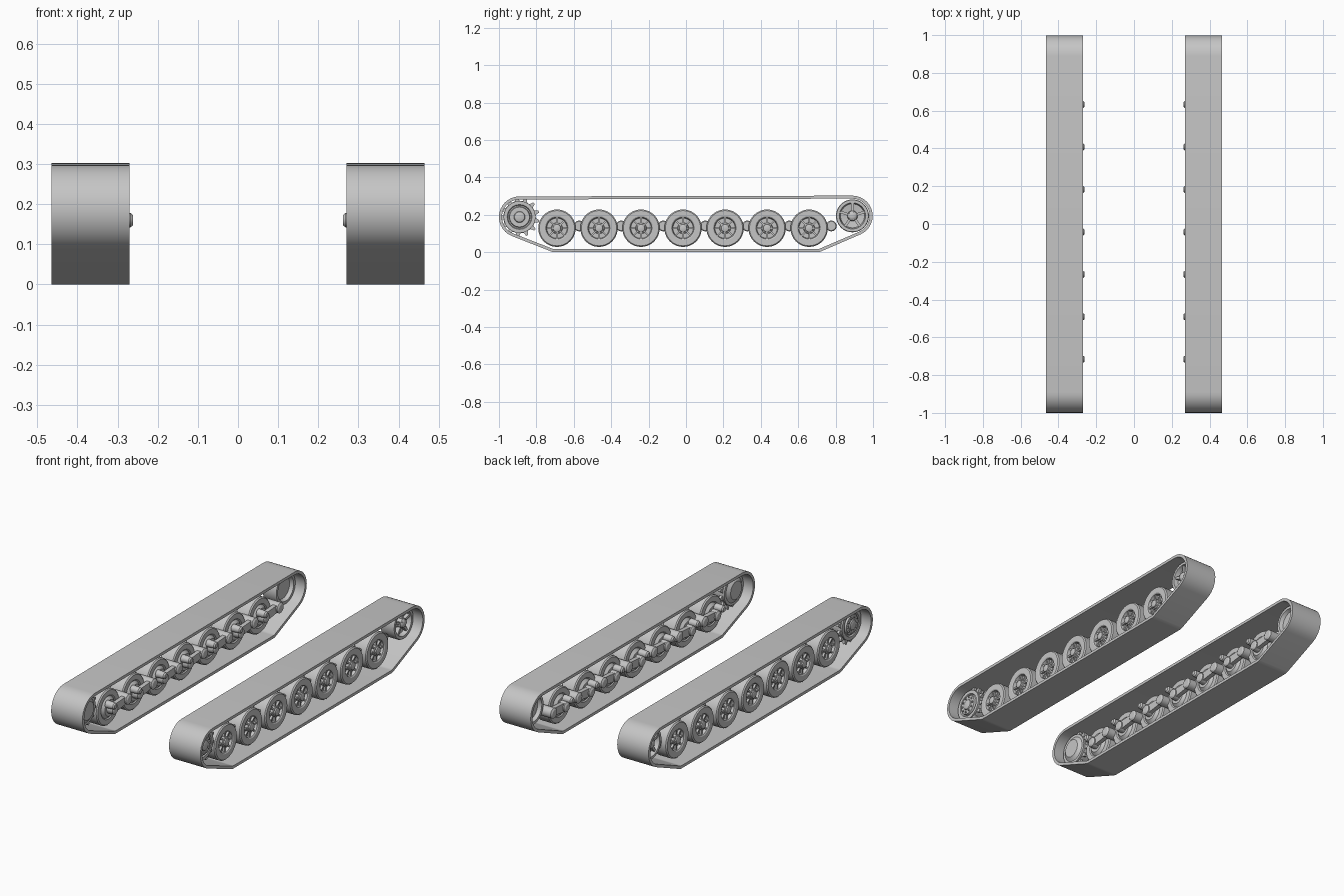
import bpy, bmesh
from math import sin, cos, pi, tau, atan2, sqrt
from mathutils import Vector

cube = bpy.data.objects.get("Cube")
if cube:
    bpy.data.objects.remove(cube)

steel = bpy.data.materials.new("grey_steel")
steel.use_nodes = True
GREY = (0.56, 0.56, 0.56, 1)
steel.diffuse_color = GREY
steel.node_tree.nodes["Principled BSDF"].inputs["Base Color"].default_value = GREY


# ---- helpers: everything is built on the +x side and mirrored ----
def finish(bm, name):
    bmesh.ops.remove_doubles(bm, verts=bm.verts, dist=1e-5)
    bmesh.ops.recalc_face_normals(bm, faces=bm.faces)
    mesh = bpy.data.meshes.new(name)
    bm.to_mesh(mesh)
    bm.free()
    mesh.materials.append(steel)
    ob = bpy.data.objects.new(name, mesh)
    bpy.context.collection.objects.link(ob)
    bpy.ops.object.select_all(action='DESELECT')
    ob.select_set(True)
    bpy.context.view_layer.objects.active = ob
    bpy.ops.object.shade_smooth_by_angle()
    ob.modifiers.new("other_side", 'MIRROR').use_clip = False
    return ob


def bridge(bm, a, b):
    for i in range(len(a)):
        j = (i + 1) % len(a)
        bm.faces.new((a[i], a[j], b[j], b[i]))


def ring(bm, x, outline):
    return [bm.verts.new((x, y, z)) for y, z in outline]


def circle(y, z, r, n):
    return [(y + r * cos(tau * i / n), z + r * sin(tau * i / n)) for i in range(n)]


def lathe(bm, y, z, profile, n=32):
    """Turn (x, radius) points about an axle; both ends are capped."""
    rings = [ring(bm, x, circle(y, z, r, n)) for x, r in profile]
    for a, b in zip(rings, rings[1:]):
        bridge(bm, a, b)
    bm.faces.new(rings[0])
    bm.faces.new(rings[-1])


def prism(bm, outline, x0, x1):
    a, b = ring(bm, x0, outline), ring(bm, x1, outline)
    bridge(bm, a, b)
    bm.faces.new(a)
    bm.faces.new(b)


def spokes(bm, y, z, count, r0, r1, width, x0, x1):
    for i in range(count):
        t = tau * i / count + pi / 2
        d, s = Vector((cos(t), sin(t))), Vector((-sin(t), cos(t))) * width / 2
        c = Vector((y, z))
        prism(bm, [c + d * r0 - s, c + d * r1 - s, c + d * r1 + s, c + d * r0 + s], x0, x1)


def bolts(bm, y, z, count, radius, r, x0, x1):
    for by, bz in circle(y, z, radius, count):
        lathe(bm, by, bz, [(x0, r), (x1, r)], 6)


def wrap(circles, steps):
    """Outline of a belt pulled tight round circles (y, z, r), anticlockwise."""
    normals = []
    for i, (y, z, r) in enumerate(circles):
        y2, z2, r2 = circles[(i + 1) % len(circles)]
        d = Vector((y2 - y, z2 - z))
        a = (r - r2) / d.length
        d.normalize()
        n = d * a + Vector((d.y, -d.x)) * sqrt(1 - a * a)
        normals.append(atan2(n.y, n.x))
    outline = []
    for i, (y, z, r) in enumerate(circles):
        start = normals[i - 1]
        sweep = (normals[i] - start) % tau
        for k in range(steps + 1):
            t = start + sweep * k / steps
            outline.append((y + r * cos(t), z + r * sin(t)))
    return outline


# ---- track belt ----
SPROCKET, IDLER = (-0.89, 0.188), (0.89, 0.194)
X_IN, X_OUT, THICK = 0.27, 0.465, 0.016
path = [(-0.70, 0.06, 0.06), (0.70, 0.06, 0.06), (*IDLER, 0.108), (*SPROCKET, 0.11)]
outer = wrap(path, 14)
inner = wrap([(y, z, r - THICK) for y, z, r in path], 14)
bm = bmesh.new()
loops = [ring(bm, x, o) for x, o in
         ((X_IN, outer), (X_OUT, outer), (X_OUT, inner), (X_IN, inner))]
for i in range(4):
    bridge(bm, loops[i], loops[(i + 1) % 4])
finish(bm, "track_belt")

# ---- road wheels and their swing arms ----
WHEEL_Z = 0.128
for i in range(7):
    y = -0.69 + 0.2247 * i
    bm = bmesh.new()
    lathe(bm, y, WHEEL_Z, [
        (0.315, 0.03), (0.315, 0.045), (0.33, 0.06), (0.325, 0.066), (0.325, 0.094),
        (0.331, 0.1), (0.404, 0.1), (0.41, 0.094), (0.41, 0.064), (0.406, 0.058),
        (0.39, 0.054), (0.39, 0.03), (0.405, 0.028), (0.408, 0.022),
        (0.415, 0.02), (0.418, 0.012)], 40)
    spokes(bm, y, WHEEL_Z, 8, 0.025, 0.057, 0.009, 0.385, 0.402)
    bolts(bm, y, WHEEL_Z, 8, 0.0235, 0.003, 0.4, 0.41)
    finish(bm, f"road_wheel_{i + 1}")

    bm = bmesh.new()
    py, pz = y + 0.119, 0.14
    arm = wrap([(y, WHEEL_Z, 0.024), (py, pz, 0.02)], 10)
    prism(bm, arm, 0.288, 0.312)
    lathe(bm, y, WHEEL_Z, [(0.276, 0.018), (0.282, 0.027), (0.32, 0.03)], 20)
    lathe(bm, py, pz, [(0.274, 0.02), (0.28, 0.029), (0.372, 0.029), (0.376, 0.024)], 20)
    lathe(bm, y - 0.026, 0.16, [(0.261, 0.012), (0.268, 0.018), (0.315, 0.021)], 12)
    finish(bm, f"swing_arm_{i + 1}")

# ---- drive sprocket: drum, two toothed rings, bolted face ----
bm = bmesh.new()
sy, sz = SPROCKET
lathe(bm, sy, sz, [
    (0.31, 0.05), (0.325, 0.07), (0.325, 0.085), (0.41, 0.085), (0.41, 0.066),
    (0.402, 0.062), (0.402, 0.056), (0.414, 0.053), (0.414, 0.03),
    (0.42, 0.027), (0.424, 0.018)], 40)
bolts(bm, sy, sz, 10, 0.042, 0.005, 0.41, 0.42)
TEETH = 13
gear = []
for i in range(TEETH):
    for part, r in ((0, 0.086), (0.3, 0.088), (0.45, 0.107), (0.68, 0.107), (0.85, 0.088)):
        t = tau * (i + part) / TEETH
        gear.append((sy + r * cos(t), sz + r * sin(t)))
for x in (0.335, 0.385):
    prism(bm, gear, x, x + 0.016)
finish(bm, "drive_sprocket")

# ---- idler wheel: dished with five ribs ----
bm = bmesh.new()
iy, iz = IDLER
lathe(bm, iy, iz, [
    (0.345, 0.02), (0.345, 0.062), (0.325, 0.07), (0.325, 0.085), (0.33, 0.088),
    (0.405, 0.088), (0.41, 0.085), (0.41, 0.07), (0.385, 0.064), (0.38, 0.028),
    (0.408, 0.026), (0.415, 0.018), (0.418, 0.01)], 40)
spokes(bm, iy, iz, 5, 0.022, 0.069, 0.014, 0.378, 0.403)
bolts(bm, iy, iz, 5, 0.02, 0.003, 0.405, 0.416)
finish(bm, "idler_wheel")
